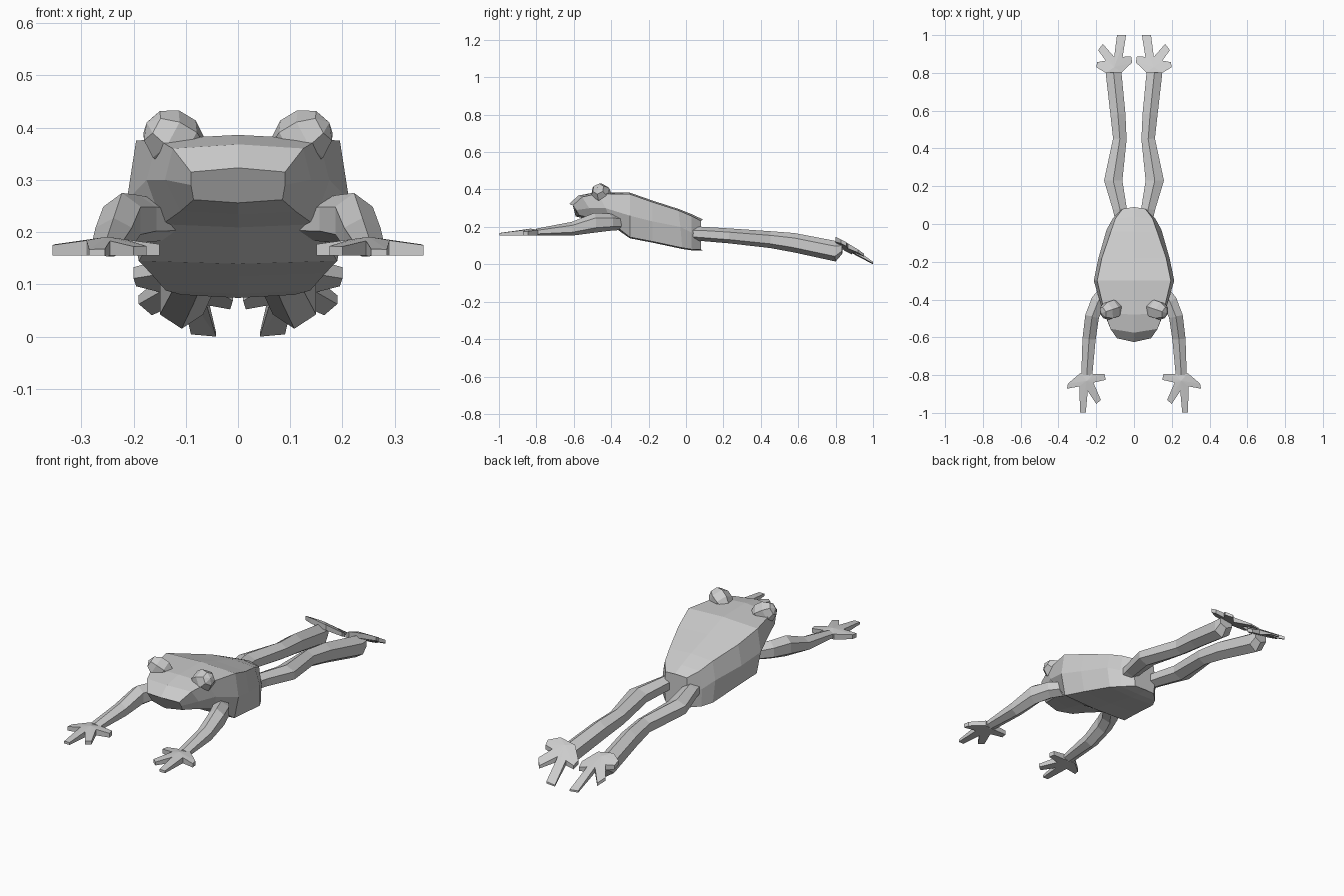
import bpy, bmesh, math
from mathutils import Vector, Matrix

if "Cube" in bpy.data.objects:
    bpy.data.objects.remove(bpy.data.objects["Cube"], do_unlink=True)

# Single flat grey
grey = bpy.data.materials.new("plain_grey")
grey.use_nodes = True
COLOUR = (0.6, 0.6, 0.6, 1)
grey.diffuse_color = COLOUR
grey.node_tree.nodes["Principled BSDF"].inputs["Base Color"].default_value = COLOUR


def finish(name, bm, mirror=True):
    bmesh.ops.recalc_face_normals(bm, faces=bm.faces[:])
    mesh = bpy.data.meshes.new(name)
    bm.to_mesh(mesh)
    bm.free()
    mesh.materials.append(grey)
    obj = bpy.data.objects.new(name, mesh)
    bpy.context.collection.objects.link(obj)
    if mirror:
        obj.modifiers.new("mirror", "MIRROR").use_axis[0] = True
    return obj


def loft(bm, rings):
    """Skin a list of equal point rings and close both ends."""
    rows = [[bm.verts.new(p) for p in ring] for ring in rings]
    for a, b in zip(rows, rows[1:]):
        for i in range(len(a)):
            j = (i + 1) % len(a)
            bm.faces.new((a[i], a[j], b[j], b[i]))
    bm.faces.new(rows[0])
    bm.faces.new(rows[-1])


def limb(name, stations, sides=6):
    """Tapered faceted tube; station = centre, half width, half height."""
    bm = bmesh.new()
    points = [Vector(s[0]) for s in stations]
    rings = []
    for i, (c, w, h) in enumerate(stations):
        along = points[min(i + 1, len(points) - 1)] - points[max(i - 1, 0)]
        side = along.cross(Vector((0, 0, 1))).normalized()
        ring = []
        for k in range(sides):
            a = math.tau * k / sides + math.pi / 2
            ring.append(points[i] + side * math.cos(a) * w * 1.12
                        + Vector((0, 0, math.sin(a) * h)))
        rings.append(ring)
    loft(bm, rings)
    return finish(name, bm)


def paw(name, outline, centre, floor, thick, rim):
    """Flat splayed paw: thick in the palm, thin at the digit tips."""
    bm = bmesh.new()
    c = Vector(centre)
    reach = max((Vector(p) - c).length for p in outline)
    low, top = [], []
    for x, y in outline:
        t = (Vector((x, y)) - c).length / reach
        z = max(0, floor(x, y))
        low.append(bm.verts.new((x, y, z)))
        top.append(bm.verts.new((x, y, z + thick * (1 - t) + rim * t)))
    z = floor(*centre)
    mid_low = bm.verts.new((c.x, c.y, z))
    mid_top = bm.verts.new((c.x, c.y, z + thick))
    for i in range(len(low)):
        j = (i + 1) % len(low)
        bm.faces.new((low[i], low[j], top[j], top[i]))
        bm.faces.new((top[i], top[j], mid_top))
        bm.faces.new((low[j], low[i], mid_low))
    return finish(name, bm)


# Head and trunk: y top, y bottom, bow, top z/w, middle z/w, bottom z/w
SECTIONS = [
    (-.605, -.57, -.02, .315, .09, .29, .09, .262, .085),
    (-.555, -.48, -.02, .36, .125, .30, .14, .24, .11),
    (-.47, -.39, -.01, .378, .155, .30, .175, .215, .145),
    (-.30, -.30, 0, .375, .195, .26, .213, .145, .19),
    (-.18, -.18, 0, .333, .17, .23, .188, .122, .168),
    (-.04, -.02, 0, .288, .122, .20, .145, .088, .138),
    (.03, .03, .005, .258, .098, .17, .112, .08, .108),
    (.08, .08, .01, .232, .06, .16, .066, .08, .06),
]
bm = bmesh.new()
rings = []
for yt, yb, bow, zt, wt, zm, wm, zb, wb in SECTIONS:
    ym = (yt + yb) / 2
    half = [(wt, yt, zt), (wm, ym, zm), (wb, yb, zb)]
    rings.append([(0, yt + bow, zt + .008)] + half + [(0, yb + bow, zb - .006)]
                 + [(-x, y, z) for x, y, z in reversed(half)])
loft(bm, rings)
finish("body", bm, mirror=False)

# Bulging eyes, poles turned outward
bm = bmesh.new()
axis = Vector((.75, -.25, .45)).to_track_quat("Z", "Y").to_matrix().to_4x4()
bmesh.ops.create_uvsphere(
    bm, u_segments=6, v_segments=5, radius=1,
    matrix=Matrix.Translation((.122, -.455, .378)) @ axis
    @ Matrix.Diagonal((.055, .055, .064, 1)))
finish("eyes", bm)

# Front limbs stretched forward
limb("arms", [
    ((.14, -.345, .222), .038, .038),
    ((.19, -.41, .225), .04, .046),
    ((.222, -.49, .222), .038, .053),
    ((.238, -.61, .19), .036, .037),
    ((.25, -.80, .172), .03, .019),
])
paw("hands", [
    (.285, -.79), (.35, -.845), (.355, -.872), (.29, -.86),
    (.285, -.997), (.255, -.997), (.245, -.885),
    (.20, -.952), (.175, -.932), (.215, -.84),
    (.15, -.825), (.155, -.795), (.215, -.795),
], (.25, -.83), lambda x, y: .155, .036, .012)

# Hind limbs trailing straight back
limb("legs", [
    ((.065, .00, .165), .03, .034),
    ((.075, .08, .163), .038, .038),
    ((.11, .23, .152), .05, .04),
    ((.075, .45, .132), .037, .045),
    ((.085, .58, .115), .041, .052),
    ((.108, .80, .07), .043, .055),
    ((.11, .835, .085), .036, .03),
])
paw("feet", [
    (.15, .80), (.20, .83), (.195, .857), (.15, .865),
    (.19, .92), (.165, .953), (.105, .885),
    (.09, 1.0), (.042, 1.0), (.06, .885),
    (.015, .887), (.01, .855), (.065, .803),
], (.105, .83), lambda x, y: .518 - .528 * y + .158 * x, .036, .008)
